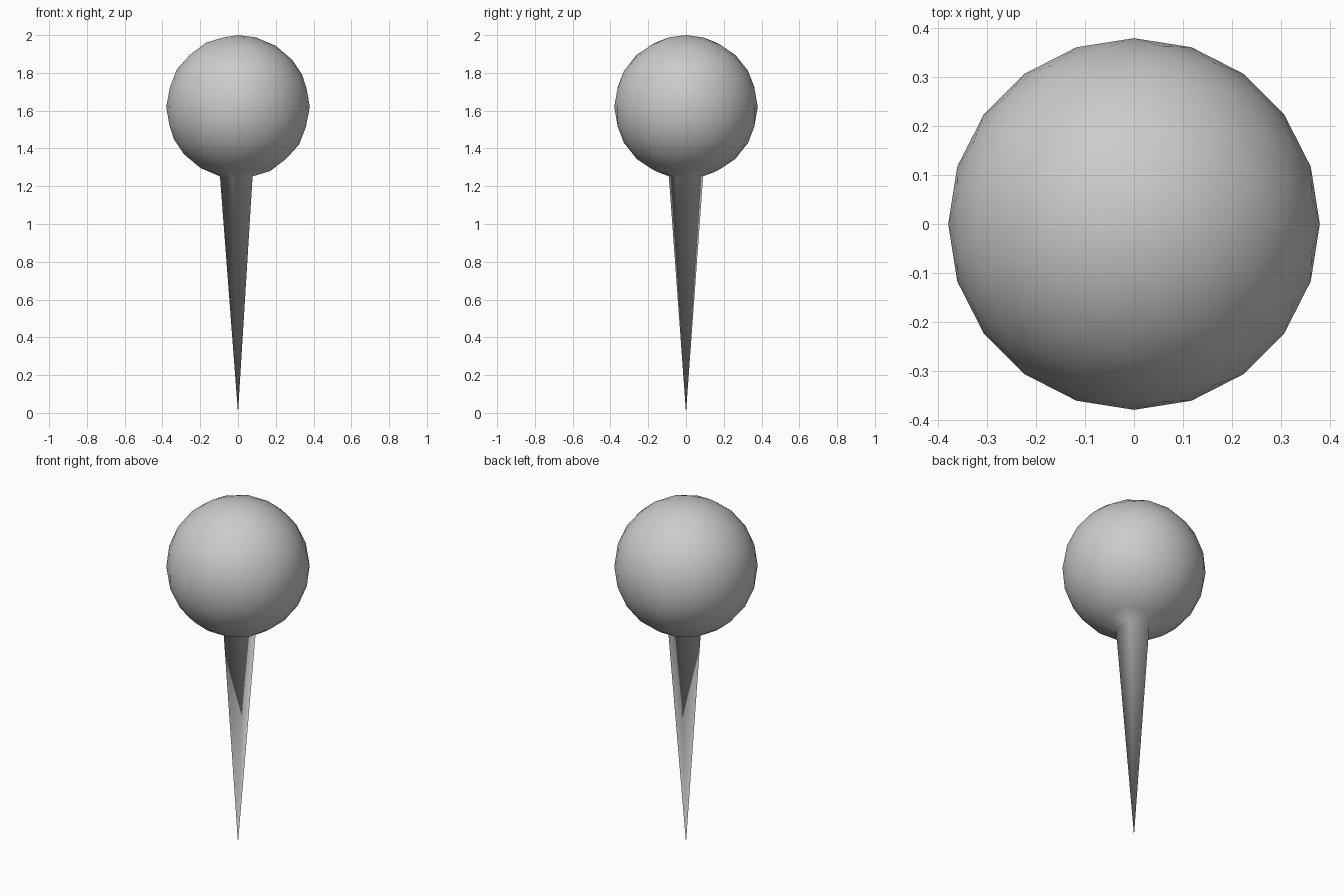
import bpy

if "Cube" in bpy.data.objects:
    bpy.data.objects.remove(bpy.data.objects["Cube"])

# Round head: low-poly icosphere
RADIUS = 0.38
TOP = 2.0
bpy.ops.mesh.primitive_ico_sphere_add(subdivisions=3, radius=RADIUS,
                                      location=(0, 0, 0))
pin = bpy.context.object
pin.name = "round_headed_pin"
mesh = pin.data
for v in mesh.vertices:
    v.co.z += TOP - RADIUS

# Spike: pull the bottom pole vertex down to the floor, giving five long faces
tip = min(mesh.vertices, key=lambda v: v.co.z)
tip.co = (0, 0, 0)

# Smooth across the whole surface, including the join
bpy.ops.object.shade_smooth()
mesh.update()
